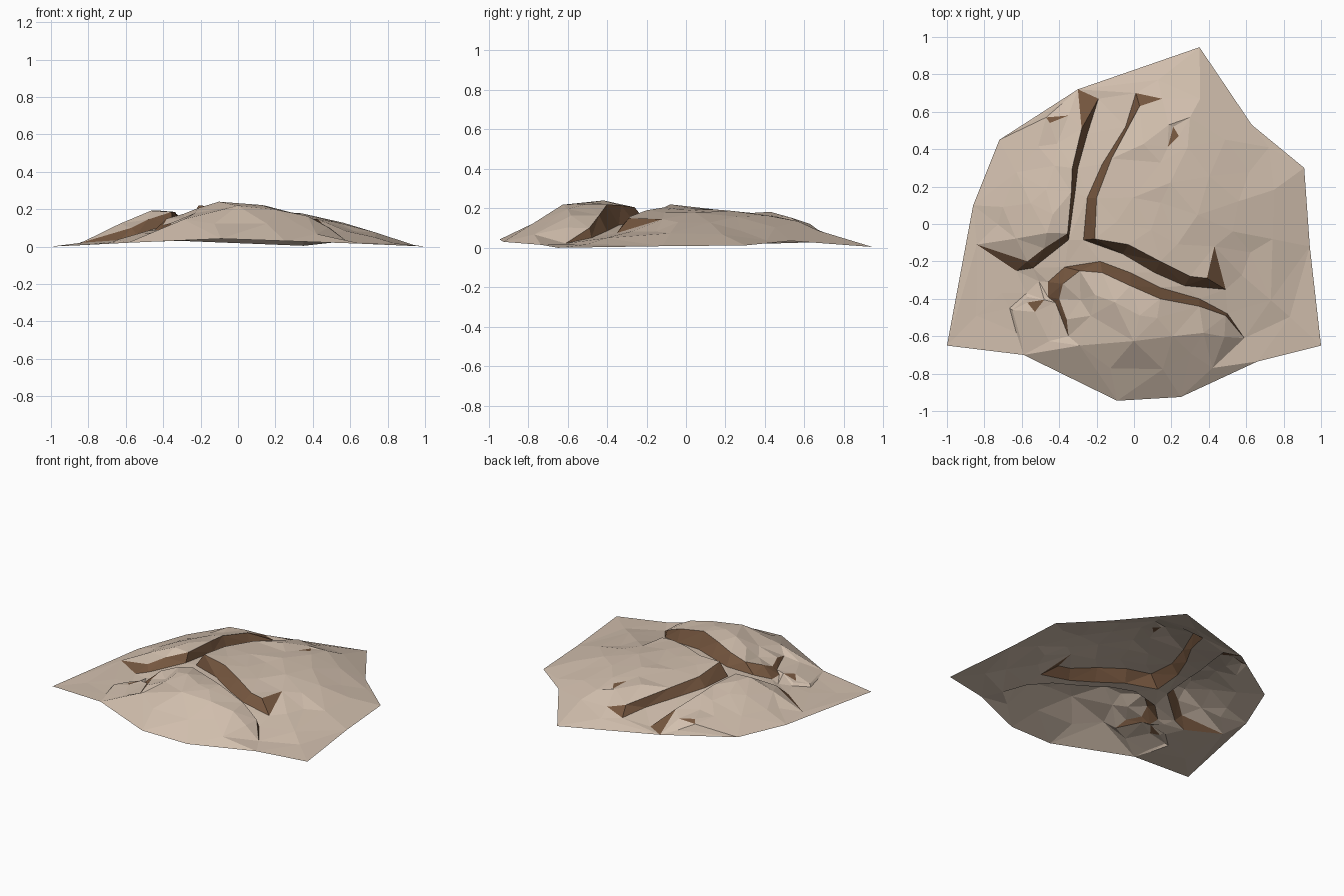
import bpy, bmesh, random
from mathutils import Vector
from mathutils.geometry import delaunay_2d_cdt

random.seed(4)

# Rim of the mound (x, y, z)
rim = [(-1, -.65, 0), (-.59, -.70, .02), (-.09, -.945, .042), (.25, -.925, .03),
       (.66, -.735, .015), (1, -.65, 0), (.94, -.12, .008), (.91, .30, .012),
       (.63, .53, .035), (.35, .945, .004), (-.30, .72, .03), (-.72, .45, .022),
       (-.86, .10, .015)]

# Crack walls: upper lip and lower foot of each broken plate
left_top = [(-.30, .72, .03), (-.28, .51, .13), (-.33, .30, .175), (-.335, .17, .185),
            (-.355, -.05, .185), (-.48, -.13, .145), (-.57, -.20, .10), (-.84, -.11, .02)]
left_foot = [(-.19, .67, .04), (-.25, .48, .08), (-.30, .30, .105), (-.315, .17, .115),
             (-.35, -.085, .125), (-.54, -.235, .065), (-.63, -.25, .035)]
right_top = [(.15, .67, .09), (.03, .63, .12), (-.12, .35, .175), (-.20, .14, .195),
             (-.21, -.08, .22), (-.03, -.11, .205), (.14, -.20, .19), (.30, -.28, .16),
             (.39, -.29, .15), (.43, -.12, .145)]
right_foot = [(.01, .70, .06), (-.045, .52, .08), (-.17, .32, .115), (-.25, .14, .13),
              (-.27, -.085, .13), (-.06, -.16, .13), (.11, -.26, .12),
              (.27, -.33, .105), (.49, -.35, .075)]
front_top = [(-.36, -.51, .125), (-.40, -.40, .115), (-.38, -.32, .15), (-.29, -.25, .175),
             (-.17, -.26, .205), (-.02, -.33, .215), (.14, -.40, .22), (.35, -.44, .165),
             (.49, -.49, .10)]
front_foot = [(-.35, -.60, .10), (-.42, -.42, .09), (-.46, -.39, .075), (-.46, -.31, .075),
              (-.37, -.23, .11), (-.18, -.20, .13), (-.02, -.26, .13), (.14, -.34, .115),
              (.35, -.40, .085), (.50, -.48, .05), (.59, -.61, .022)]
walls = [left_top + left_foot[::-1], right_top + right_foot[::-1],
         front_top + front_foot[::-1]]

# Small broken chips
chips = [[(-.47, .57, .095), (-.45, .54, .115), (-.35, .58, .105)],
         [(.21, .52, .145), (.24, .47, .155), (.18, .41, .165)],
         [(-.57, -.42, .05), (-.48, -.405, .085), (-.53, -.47, .07)]]

# Small raised ledge at the front left
ledge = [(-.575, -.37, .035), (-.665, -.45, .02), (-.63, -.58, .018)]
ledge_top = [(-.57, -.39, .05), (-.65, -.46, .035), (-.61, -.60, .028)]

# Summit and slope points of the three plates and the low ground
right_plate = [(0, .15, .195), (.1, -.02, .195), (.04, .42, .18), (.2, .22, .19),
               (.24, -.1, .18), (.33, .04, .175), (.28, .42, .165), (.4, .25, .155),
               (.12, .78, .05), (.35, .67, .09), (.3, .58, .13), (.48, .45, .105),
               (.55, .12, .125), (.52, -.04, .13), (.62, -.15, .085), (.62, .27, .09),
               (.76, .18, .07), (.74, -.08, .075), (.72, -.4, .05), (.84, -.5, .02),
               (.58, -.28, .085), (.72, .4, .04), (-.08, .02, .2), (.14, .12, .185),
               (.15, .33, .18), (.18, .52, .15)]
left_plate = [(-.44, .04, .197), (-.42, .3, .148), (-.55, .1, .145), (-.52, .42, .105),
              (-.7, .1, .075), (-.64, .28, .085), (-.62, -.07, .12), (-.38, .65, .06),
              (-.74, 0, .06), (-.4, .44, .13), (-.47, -.04, .195), (-.47, .19, .16)]
front_plate = [(-.2, -.38, .205), (-.1, -.43, .24), (.13, -.5, .226), (0, -.62, .215),
               (.2, -.6, .2), (.16, -.77, .125), (-.12, -.78, .125), (-.28, -.66, .145),
               (.36, -.58, .16), (.48, -.61, .10), (.42, -.76, .07), (-.24, -.5, .175),
               (-.45, -.63, .07), (.3, -.7, .13), (-.29, -.41, .15), (.02, -.5, .233)]
low_ground = [(-.72, -.38, .02), (-.83, -.5, .01), (-.52, -.31, .06), (.6, -.45, .05)]

pts, edges, lookup = [], [], {}


def add(p):
    key = (p[0], p[1])
    if key not in lookup:
        lookup[key] = len(pts)
        pts.append(Vector(p))
    return lookup[key]


def chain(line, closed=False):
    ids = [add(p) for p in line]
    edges.extend(zip(ids, ids[1:]))
    if closed:
        edges.append((ids[-1], ids[0]))


def inside(x, y, poly):
    hit = False
    for a, b in zip(poly, poly[1:] + poly[:1]):
        if (a[1] > y) != (b[1] > y):
            if x < (b[0] - a[0]) * (y - a[1]) / (b[1] - a[1]) + a[0]:
                hit = not hit
    return hit


for loop in [rim] + walls + chips:
    chain(loop, True)
chain(ledge)
chain(ledge_top)
for x, y, z in right_plate + left_plate + front_plate + low_ground:
    add((x + random.uniform(-.012, .012), y + random.uniform(-.012, .012),
         z + random.uniform(-.004, .004)))

# Triangulate in plan, then restore heights
co, _, faces, origins, _, _ = delaunay_2d_cdt([p.xy for p in pts], edges, [], 0, 1e-5)
bm = bmesh.new()
verts = []
for c, src in zip(co, origins):
    near = min(pts, key=lambda p: (p.xy - c).length)
    z = pts[src[0]].z if src else near.z
    verts.append(bm.verts.new((c.x, c.y, z)))
for f in faces:
    cx = sum(co[i].x for i in f) / 3
    cy = sum(co[i].y for i in f) / 3
    if inside(cx, cy, rim):
        face = bm.faces.new([verts[i] for i in f])
        face.material_index = int(any(inside(cx, cy, w) for w in walls + chips))
bmesh.ops.recalc_face_normals(bm, faces=bm.faces)
if sum(f.normal.z for f in bm.faces) < 0:
    bmesh.ops.reverse_faces(bm, faces=bm.faces)

# Cracked earth mound, flat shaded
mesh = bpy.data.meshes.new("cracked_mound")
bm.to_mesh(mesh)
bm.free()
for name, col in (("dry_earth", (.64, .52, .42, 1)), ("inner_soil", (.18, .095, .05, 1))):
    mat = bpy.data.materials.new(name)
    mat.diffuse_color = col
    mesh.materials.append(mat)
bpy.context.collection.objects.link(bpy.data.objects.new("cracked_mound", mesh))
